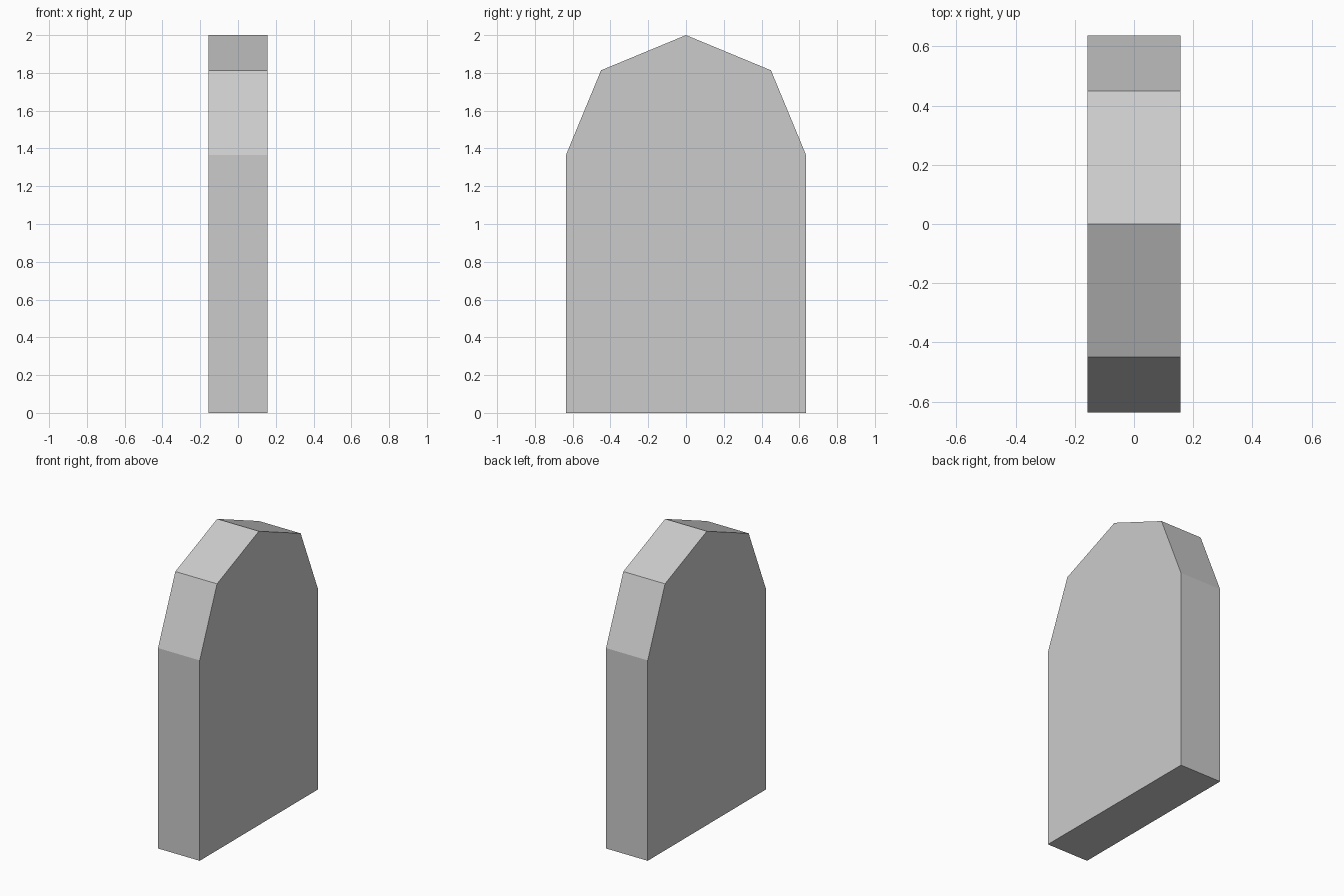
import bpy, bmesh, math

if "Cube" in bpy.data.objects:
    bpy.data.objects.remove(bpy.data.objects["Cube"])

R = 0.636         # arch radius = half width
T = 0.157         # half thickness
H = 2.0
SEGMENTS = 4

# Slab outline in the y-z plane: square foot, four-sided arch on top
profile = [(-R, 0), (R, 0)]
for i in range(SEGMENTS + 1):
    a = math.pi * i / SEGMENTS
    profile.append((R * math.cos(a), H - R + R * math.sin(a)))

# Extrude the outline through the thickness
bm = bmesh.new()
face = bm.faces.new([bm.verts.new((-T, y, z)) for y, z in profile])
result = bmesh.ops.extrude_face_region(bm, geom=[face], use_keep_orig=True)
verts = [g for g in result["geom"] if isinstance(g, bmesh.types.BMVert)]
bmesh.ops.translate(bm, verts=verts, vec=(2 * T, 0, 0))
bmesh.ops.recalc_face_normals(bm, faces=bm.faces)

mesh = bpy.data.meshes.new("arched_slab")
bm.to_mesh(mesh)
bm.free()
slab = bpy.data.objects.new("arched_slab", mesh)
bpy.context.collection.objects.link(slab)
